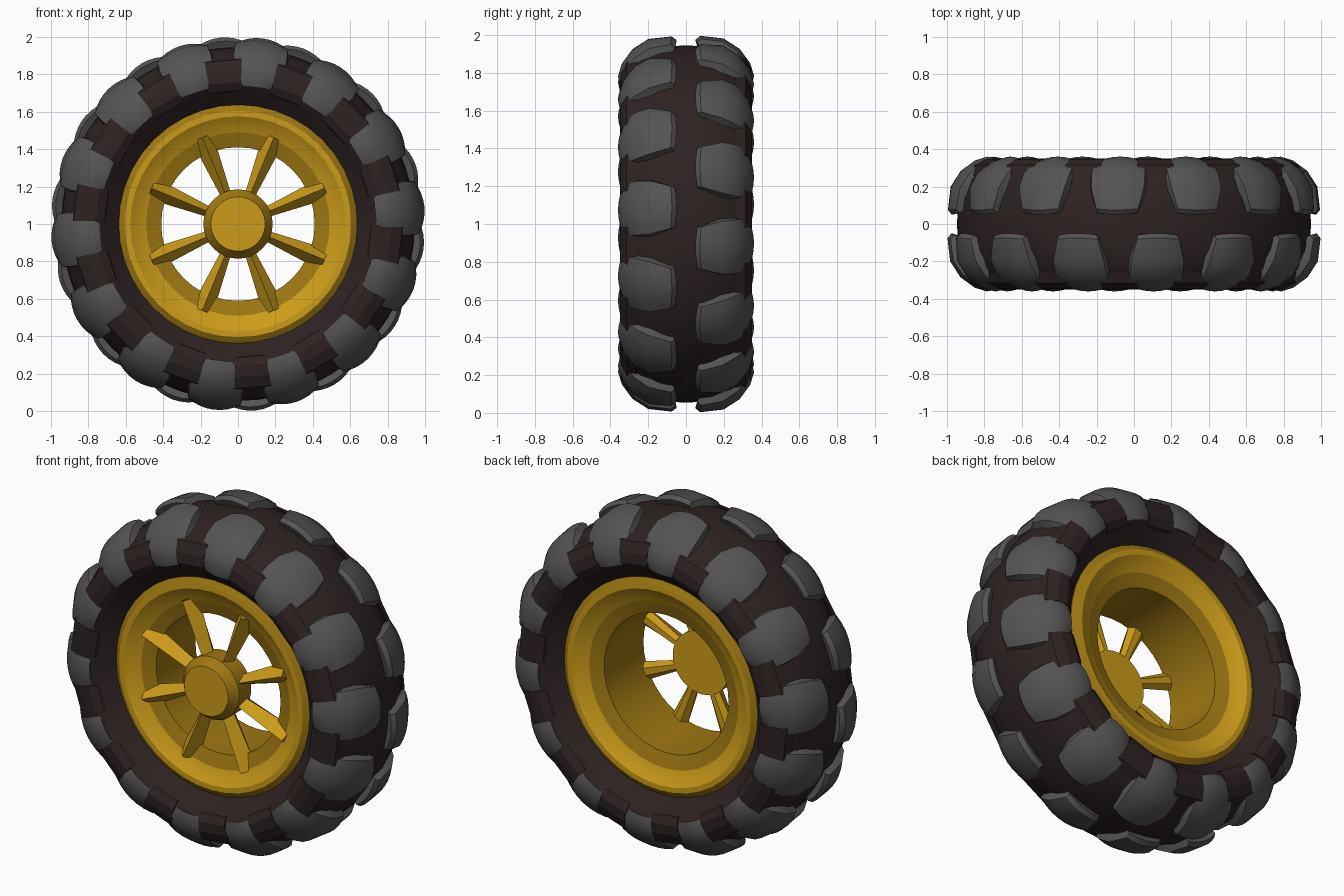
import bpy, bmesh, math
from mathutils import Vector

cube = bpy.data.objects.get("Cube")
if cube:
    bpy.data.objects.remove(cube, do_unlink=True)

LUGS, SPOKES = 14, 8


def material(name, rgb):
    m = bpy.data.materials.new(name)
    m.use_nodes = True
    m.diffuse_color = (*rgb, 1)
    m.node_tree.nodes["Principled BSDF"].inputs["Base Color"].default_value = (*rgb, 1)
    return m


GOLD = material("gold metal", (0.6, 0.33, 0.01))
DARK_GOLD = material("dark gold metal", (0.34, 0.185, 0.006))
RUBBER = material("dark brown rubber", (0.027, 0.016, 0.016))
TREAD = material("grey tread", (0.088, 0.088, 0.088))


def polar(angle, r, y):
    """Point on the wheel: angle runs clockwise from the top, seen from the front."""
    return Vector((r * math.sin(angle), y, 1 + r * math.cos(angle)))


def finish(name, bm, mats, sharp=32):
    """Weld, fix normals, smooth below the sharp angle and add the object."""
    bmesh.ops.remove_doubles(bm, verts=bm.verts, dist=1e-5)
    bmesh.ops.recalc_face_normals(bm, faces=bm.faces)
    for f in bm.faces:
        f.smooth = True
    for e in bm.edges:
        same = len({f.material_index for f in e.link_faces}) == 1
        e.smooth = same and e.calc_face_angle(0) < math.radians(sharp)
    mesh = bpy.data.meshes.new(name)
    bm.to_mesh(mesh)
    bm.free()
    for m in mats:
        mesh.materials.append(m)
    bpy.context.collection.objects.link(bpy.data.objects.new(name, mesh))


def lathe(name, profile, mats, segments, closed=True, second=lambda y, r: False):
    """Spin a (y, r) profile around the axle; second() picks bands of the second colour."""
    bm = bmesh.new()
    rings = [[bm.verts.new(polar(math.tau * s / segments, r, y)) for y, r in profile]
             for s in range(segments)]
    n = len(profile)
    for s in range(segments):
        a, b = rings[s], rings[(s + 1) % segments]
        for i in range(n if closed else n - 1):
            k = (i + 1) % n
            f = bm.faces.new((a[i], a[k], b[k], b[i]))
            mid_y = (profile[i][0] + profile[k][0]) / 2
            mid_r = (profile[i][1] + profile[k][1]) / 2
            f.material_index = int(second(mid_y, mid_r))
    finish(name, bm, mats)


def mirrored(half):
    """Complete a half profile with its reflection in y."""
    return half + [(-y, r) for y, r in reversed(half) if y]


# Tyre carcass
lathe("tyre_body", mirrored([
    (0.0, 0.945), (0.14, 0.94), (0.24, 0.905), (0.31, 0.85), (0.34, 0.79),
    (0.335, 0.74), (0.315, 0.715), (0.23, 0.635), (0.2, 0.6)]), [RUBBER], 56)

# Rim: dark flange and barrel with a bright dished lip, alike on both sides
lathe("rim", mirrored([
    (0.17, 0.585), (0.2, 0.637), (0.235, 0.637), (0.255, 0.605), (0.255, 0.575),
    (0.228, 0.535), (0.21, 0.49), (0.185, 0.41)]), [DARK_GOLD, GOLD], 40,
    second=lambda y, r: 0.49 < r < 0.6 and abs(y) > 0.2)

# Hub with a dark bevelled side
lathe("hub", [(-0.14, 0), (-0.14, 0.185), (-0.25, 0.185), (-0.3, 0.145), (-0.3, 0)],
      [GOLD, DARK_GOLD], 32, closed=False, second=lambda y, r: r > 0.1)

# Spokes: ridged wedges that widen towards the rim
bm = bmesh.new()
for s in range(SPOKES):
    a = math.tau * (s + 0.5) / SPOKES
    side = Vector((math.cos(a), 0, -math.sin(a)))
    ends = []
    for r, half, front in ((0.15, 0.026, -0.24), (0.5, 0.06, -0.25)):
        ends.append([bm.verts.new(p) for p in (
            polar(a, r, front),
            polar(a, r, -0.175) + side * half,
            polar(a, r - 0.03, -0.145) + side * half * 0.4,
            polar(a, r - 0.03, -0.145) - side * half * 0.4,
            polar(a, r, -0.175) - side * half)])
    inner, outer = ends
    bm.faces.new(inner)
    bm.faces.new(outer)
    for i in range(5):
        k = (i + 1) % 5
        bm.faces.new((inner[i], inner[k], outer[k], outer[i]))
finish("spokes", bm, [GOLD], 20)

# Tread lugs: crowned pads wrapping from the tread centre onto the sidewall
LUG = [(0.05, 0.98, 6.5), (0.075, 1.0, 6.6), (0.2, 0.985, 8.4), (0.285, 0.93, 9.0),
       (0.34, 0.855, 9.0), (0.36, 0.79, 8.3), (0.35, 0.735, 6.6)]
CORE_Y, CORE_R = 0.14, 0.8
COLUMNS = 7


def lug_row(bm, sign, centre, row, depth, spread):
    y, r, half = row
    verts = []
    for j in range(COLUMNS):
        t = 2 * j / (COLUMNS - 1) - 1
        k = depth * (1 - 0.1 * t * t)
        verts.append(bm.verts.new(polar(
            centre + math.radians(half * spread) * t,
            CORE_R + (r - CORE_R) * k,
            sign * (CORE_Y + (y - CORE_Y) * k))))
    return verts


def lugs(name, sign, offset):
    bm = bmesh.new()
    for n in range(LUGS):
        centre = math.tau * n / LUGS + math.radians(offset)
        top = [lug_row(bm, sign, centre, row, 1, 1) for row in LUG]
        base = [lug_row(bm, sign, centre, row, 0.7, 1.12) for row in LUG]
        for g in (top, base):
            for p, q in zip(g, g[1:]):
                for j in range(COLUMNS - 1):
                    bm.faces.new((p[j], p[j + 1], q[j + 1], q[j]))
        for i in (0, -1):
            for j in range(COLUMNS - 1):
                bm.faces.new((top[i][j], top[i][j + 1], base[i][j + 1], base[i][j]))
        for j in (0, -1):
            for i in range(len(LUG) - 1):
                bm.faces.new((top[i][j], top[i + 1][j], base[i + 1][j], base[i][j]))
    finish(name, bm, [TREAD])


# Sidewall blocks filling the gaps between lugs
def sidewall_blocks(name, sign, offset):
    bm = bmesh.new()
    section = [(0.28, 0.7), (0.325, 0.715), (0.35, 0.76), (0.345, 0.82),
               (0.315, 0.88), (0.26, 0.9)]
    for n in range(LUGS):
        centre = math.tau * (n + 0.5) / LUGS + math.radians(offset)
        a, b = [[bm.verts.new(polar(centre + h, r, sign * y)) for y, r in section]
                for h in (-math.radians(6.5), math.radians(6.5))]
        bm.faces.new(a)
        bm.faces.new(b)
        for i in range(len(section)):
            k = (i + 1) % len(section)
            bm.faces.new((a[i], a[k], b[k], b[i]))
    finish(name, bm, [RUBBER], 20)


for label, sign, offset in (("front", -1, 7.6), ("back", 1, -5.3)):
    lugs(label + "_tread_lugs", sign, offset)
    sidewall_blocks(label + "_sidewall_blocks", sign, offset)
